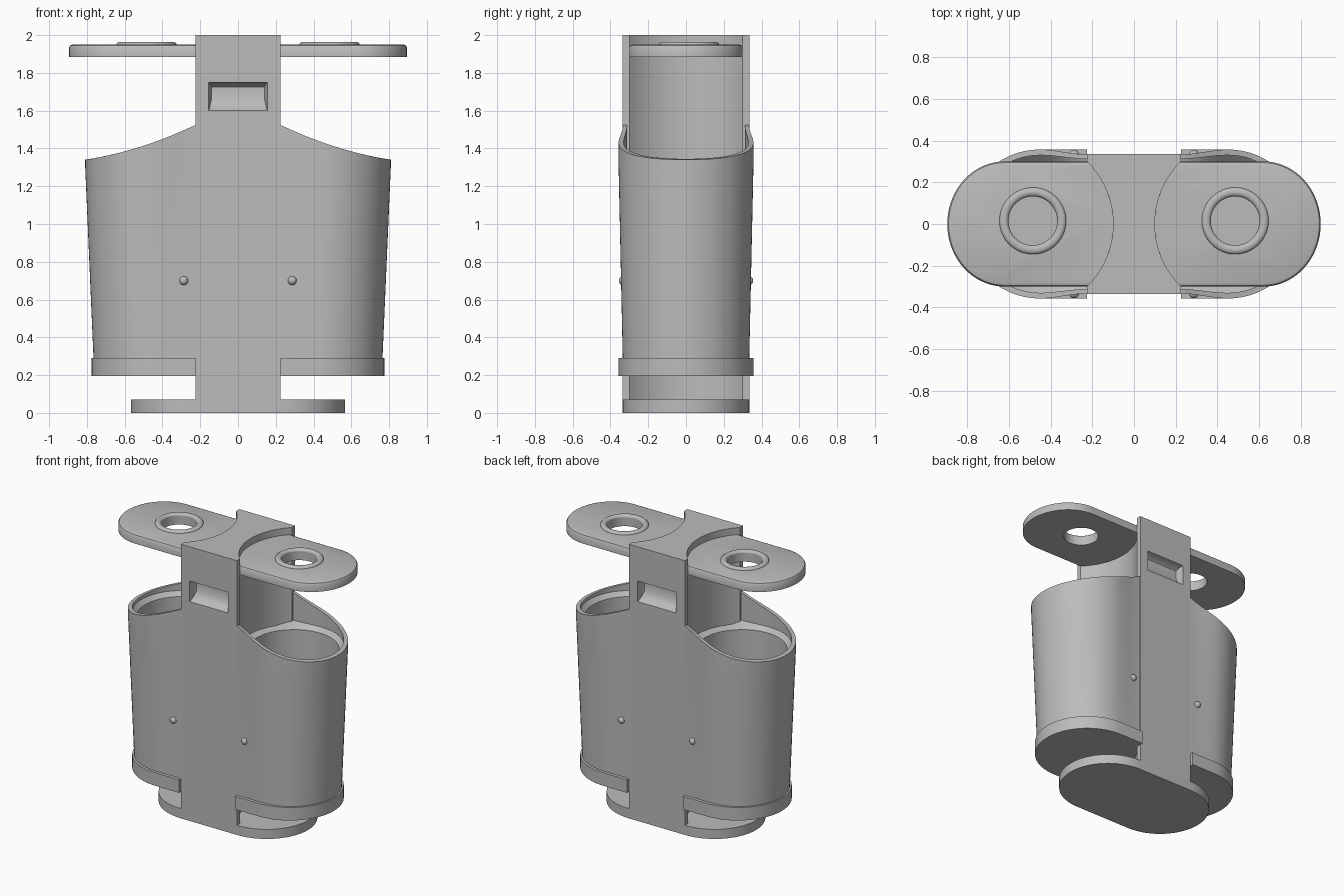
import bpy, bmesh, math
from mathutils import Vector

if "Cube" in bpy.data.objects:
    bpy.data.objects.remove(bpy.data.objects["Cube"], do_unlink=True)

grey = bpy.data.materials.new("light_grey")
grey.use_nodes = True
COLOUR = (0.5, 0.5, 0.5, 1)
grey.diffuse_color = COLOUR
grey.node_tree.nodes["Principled BSDF"].inputs["Base Color"].default_value = COLOUR


def finish(name, bm):
    bmesh.ops.recalc_face_normals(bm, faces=bm.faces)
    mesh = bpy.data.meshes.new(name)
    bm.to_mesh(mesh)
    bm.free()
    obj = bpy.data.objects.new(name, mesh)
    bpy.context.collection.objects.link(obj)
    mesh.materials.append(grey)
    return obj


def activate(obj):
    bpy.ops.object.select_all(action='DESELECT')
    obj.select_set(True)
    bpy.context.view_layer.objects.active = obj


def smooth(obj):
    activate(obj)
    bpy.ops.object.shade_smooth_by_angle(angle=math.radians(35))


def loft(name, rings):
    """Skin a stack of equal-length closed rings and cap both ends."""
    bm = bmesh.new()
    rows = [[bm.verts.new(p) for p in ring] for ring in rings]
    n = len(rows[0])
    for a, b in zip(rows, rows[1:]):
        for i in range(n):
            j = (i + 1) % n
            bm.faces.new((a[i], a[j], b[j], b[i]))
    bm.faces.new(rows[0])
    bm.faces.new(rows[-1])
    return finish(name, bm)


def prism(name, outline, z0, z1):
    return loft(name, [[(x, y, z) for x, y in outline] for z in (z0, z1)])


def cut(obj, cutter):
    cutter.hide_render = True
    mod = obj.modifiers.new("cut", 'BOOLEAN')
    mod.operation = 'DIFFERENCE'
    mod.solver = 'EXACT'
    mod.object = cutter
    activate(obj)
    bpy.ops.object.modifier_apply(modifier=mod.name)
    bpy.data.objects.remove(cutter, do_unlink=True)


def arc(cx, cy, rx, ry, a0, a1, n):
    return [(cx + rx * math.cos(math.radians(a0 + (a1 - a0) * i / n)),
             cy + ry * math.sin(math.radians(a0 + (a1 - a0) * i / n))) for i in range(n + 1)]


# Scooped side of the column, from front to back
SCOOP_X, SCOOP_R = 0.52, 0.42


def scoop(y_edge, n=24):
    a = math.degrees(math.asin(y_edge / SCOOP_R))
    return arc(SCOOP_X, 0, SCOOP_R, SCOOP_R, 180 + a, 180 - a, n)


# Central column with concave sides
side = [(0.225, -0.335), (0.225, -0.31)] + scoop(0.30) + [(0.225, 0.31), (0.225, 0.335)]
column = prism("column", side + [(-x, y) for x, y in reversed(side)], 0.07, 2.0)

# Scooped hand pocket on the front and the back
for s in (-1, 1):
    levels = []
    for y, half, low, high in ((0.36, 0.157, 1.595, 1.755), (0.335, 0.155, 1.60, 1.75),
                               (0.30, 0.148, 1.625, 1.742), (0.28, 0.14, 1.66, 1.725)):
        levels.append([(-half, s * y, low), (half, s * y, low),
                       (half, s * y, high), (-half, s * y, high)])
    cut(column, loft("pocket_cutter", levels))
smooth(column)

# Foot plate
foot = arc(0.23, 0, 0.337, 0.335, -90, 90, 32) + arc(-0.23, 0, 0.337, 0.335, 90, 270, 32)
smooth(prism("foot_plate", foot, 0, 0.07))


def bin_outline(cx, r, inset=0.0):
    """Round outer end, easing flush into the column; the back is buried."""
    front = []
    for i in range(8):
        t = i / 8
        ease = t * t * (3 - 2 * t)
        front.append((0.22 + (cx - 0.22) * t, -(0.333 + (r - 0.333) * ease) + inset))
    back = [(0.05, 0.3 - 0.1 * i) for i in range(7)]
    return (back + front + arc(cx, 0, r - inset, r - inset, -90, 90, 36)
            + [(x, -y) for x, y in reversed(front)])


def rim_height(x):
    t = min(max((0.81 - x) / 0.585, 0), 1)
    return 1.34 + 0.09 * t + 0.095 * t * t


def circle_from(outline, cx, r, z):
    ring = []
    for x, y in outline:
        d = Vector((x - cx, y)).normalized() * r
        ring.append((cx + d.x, d.y, z))
    return ring


for s, label in ((1, "left"), (-1, "right")):
    # Tapered bin with a raised guard, a sloped shelf and a round opening
    bottom, top = bin_outline(0.43, 0.335), bin_outline(0.452, 0.357)
    inner = bin_outline(0.45, 0.352, 0.022)
    rings = [[(x, y, 0.2) for x, y in bottom],
             [(x, y, 0.29) for x, y in bottom],
             [(x, y, 1.3) for x, y in top],
             [(x, y, rim_height(x)) for x, y in top],
             [(x, y, rim_height(x)) for x, y in inner],
             [(x, y, 1.32) for x, y in inner],
             circle_from(inner, 0.45, 0.3, 1.29),
             circle_from(inner, 0.44, 0.285, 0.32)]
    smooth(loft(label + "_bin", [[(s * x, y, z) for x, y, z in r] for r in rings]))

    # Band around the bin base
    band = ([(0.05, -0.32), (0.225, -0.32), (0.225, -0.357)]
            + arc(0.418, 0, 0.357, 0.357, -90, 90, 36)
            + [(0.225, 0.357), (0.225, 0.32), (0.05, 0.32)])
    smooth(prism(label + "_base_band", [(s * x, y) for x, y in band], 0.195, 0.29))

    # Lid with a softened top edge and a round hole
    rings = []
    for z, e in ((1.885, 0), (1.935, 0), (1.945, 0.006), (1.95, 0.018)):
        plan = arc(0.62, 0, 0.275 - e, 0.3 - e, -90, 90, 36) + list(reversed(scoop(0.3 - e)))
        rings.append([(s * x, y, z) for x, y in plan])
    lid = loft(label + "_lid", rings)
    HX, HY = s * 0.485, 0.015
    cut(lid, prism("hole_cutter", arc(HX, HY, 0.118, 0.118, 0, 352.5, 47), 1.8, 2.1))
    smooth(lid)

    # Raised ring around the hole
    bpy.ops.mesh.primitive_torus_add(location=(HX, HY, 1.947), major_radius=0.139,
                                     minor_radius=0.022, major_segments=48, minor_segments=12)
    ring = bpy.context.object
    ring.name = label + "_lid_ring"
    ring.scale.z = 0.8
    ring.data.materials.append(grey)
    smooth(ring)

    # Rivets on the front and the back
    for f, face in ((-1, "front"), (1, "back")):
        bpy.ops.mesh.primitive_uv_sphere_add(segments=16, ring_count=10, radius=0.024,
                                             location=(s * 0.287, f * 0.332, 0.7))
        rivet = bpy.context.object
        rivet.name = label + "_" + face + "_rivet"
        rivet.data.materials.append(grey)
        smooth(rivet)
